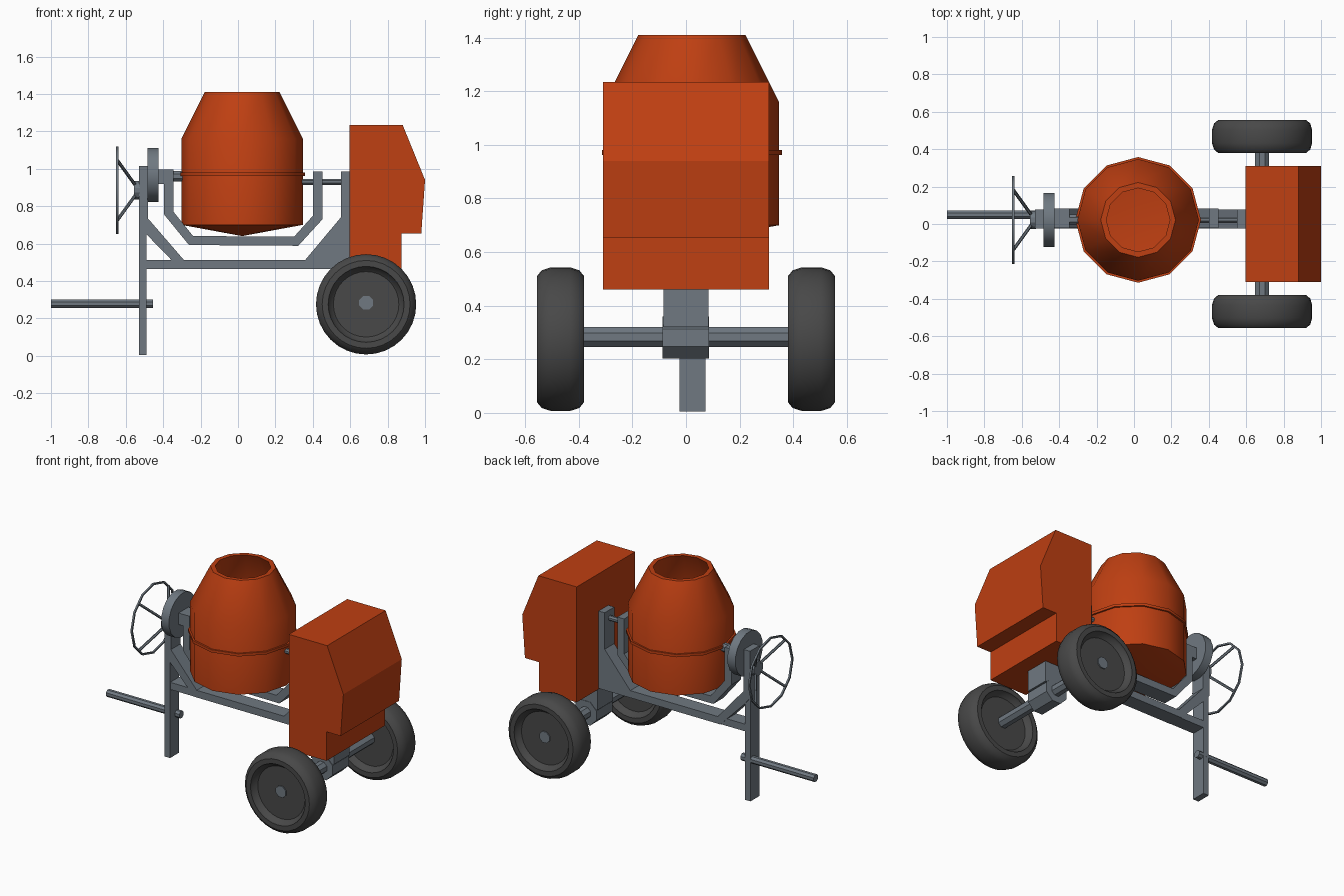
import bpy, bmesh, math
from mathutils import Vector, Matrix

cube = bpy.data.objects.get("Cube")
if cube:
    bpy.data.objects.remove(cube, do_unlink=True)


def material(name, rgb):
    m = bpy.data.materials.new(name)
    m.use_nodes = True
    m.diffuse_color = (*rgb, 1)
    m.node_tree.nodes["Principled BSDF"].inputs["Base Color"].default_value = (*rgb, 1)
    return m


ORANGE = material("orange paint", (0.52, 0.05, 0.006))
STEEL = material("grey steel", (0.16, 0.19, 0.22))
RUBBER = material("dark rubber", (0.065, 0.065, 0.065))


def finish(name, bm, mat, smooth=None):
    bmesh.ops.recalc_face_normals(bm, faces=bm.faces)
    me = bpy.data.meshes.new(name)
    bm.to_mesh(me)
    bm.free()
    me.materials.append(mat)
    ob = bpy.data.objects.new(name, me)
    bpy.context.collection.objects.link(ob)
    if smooth:
        bpy.ops.object.select_all(action='DESELECT')
        ob.select_set(True)
        bpy.context.view_layer.objects.active = ob
        bpy.ops.object.shade_smooth_by_angle(angle=math.radians(smooth))
    return ob


def plate(name, outline, y0, y1, mat):
    """Extrude an x-z outline from y0 to y1."""
    bm = bmesh.new()
    face = bm.faces.new([bm.verts.new((x, y0, z)) for x, z in outline])
    moved = bmesh.ops.extrude_face_region(bm, geom=[face])["geom"]
    bmesh.ops.translate(bm, vec=(0, y1 - y0, 0),
                        verts=[v for v in moved if isinstance(v, bmesh.types.BMVert)])
    return finish(name, bm, mat)


def rod(name, a, b, radius, mat, sides=8, smooth=None):
    """Cylinder between two points, with a flat side up."""
    a, b = Vector(a), Vector(b)
    bm = bmesh.new()
    bmesh.ops.create_cone(bm, cap_ends=True, segments=sides, radius1=radius,
                          radius2=radius, depth=(b - a).length,
                          matrix=Matrix.Rotation(math.pi / sides, 4, 'Z'))
    turn = (b - a).to_track_quat('Z', 'Y').to_matrix().to_4x4()
    bm.transform(Matrix.Translation((a + b) / 2) @ turn)
    return finish(name, bm, mat, smooth)


def lathe(name, profile, sides, centre, mat, axis='Z', smooth=40, closed=False):
    """Revolve (radius, height) points around an axis through centre."""
    bm = bmesh.new()
    verts = [bm.verts.new((r, 0, h)) for r, h in profile]
    pairs = list(zip(verts, verts[1:] + verts[:1] if closed else verts[1:]))
    edges = [bm.edges.new(p) for p in pairs]
    bmesh.ops.spin(bm, geom=verts + edges, cent=(0, 0, 0), axis=(0, 0, 1),
                   angle=math.tau, steps=sides)
    bmesh.ops.remove_doubles(bm, verts=bm.verts, dist=0.0005)
    if axis == 'Y':
        bm.transform(Matrix.Rotation(math.pi / 2, 4, 'X'))
    elif axis == 'X':
        bm.transform(Matrix.Rotation(math.pi / 2, 4, 'Y'))
    bm.transform(Matrix.Translation(centre))
    return finish(name, bm, mat, smooth)


# Mixing drum: open shell with a shallow conical base, and its seam ring
CX, CY = 0.022, 0.022
lathe("drum", [(0, 0.64), (0.325, 0.70), (0.325, 1.16), (0.20, 1.41),
               (0.17, 1.41), (0.295, 1.15), (0.295, 0.72), (0, 0.67)],
      12, (CX, CY, 0), ORANGE)
lathe("drum_seam_ring", [(0.31, 0.962), (0.336, 0.962), (0.336, 0.98), (0.31, 0.98)],
      12, (CX, CY, 0), ORANGE, closed=True)

# Motor housing
plate("motor_housing", [(0.595, 0.46), (0.875, 0.46), (0.875, 0.655), (0.98, 0.655),
                        (1.0, 0.94), (0.88, 1.235), (0.595, 1.235)], -0.31, 0.31, ORANGE)

# Drum cradle, a bent U
plate("drum_cradle", [(-0.395, 0.995), (-0.395, 0.755), (-0.262, 0.592), (0.322, 0.588),
                      (0.452, 0.73), (0.452, 0.985), (0.402, 0.985), (0.402, 0.75),
                      (0.30, 0.637), (-0.24, 0.64), (-0.345, 0.77), (-0.345, 0.995)],
      -0.022, 0.083, STEEL)

# Main frame with a solid gusset beside the housing
plate("main_frame", [(-0.53, 1.015), (-0.53, 0.70), (-0.49, 0.65), (-0.31, 0.465),
                     (0.62, 0.465), (0.62, 0.60), (0.595, 0.60), (0.595, 0.985),
                     (0.55, 0.985), (0.55, 0.74), (0.36, 0.513), (-0.29, 0.513),
                     (-0.482, 0.735), (-0.482, 1.015)], -0.024, 0.078, STEEL)


def box(name, x0, x1, y0, y1, z0, z1, mat):
    return plate(name, [(x0, z0), (x1, z0), (x1, z1), (x0, z1)], y0, y1, mat)


box("front_leg", -0.53, -0.488, -0.024, 0.073, 0.005, 0.75, STEEL)
box("leg_brace", -0.50, -0.30, -0.022, 0.073, 0.465, 0.513, STEEL)
box("axle_mount", 0.60, 0.77, -0.083, 0.083, 0.32, 0.47, STEEL)
box("bearing_block", -0.43, -0.36, -0.022, 0.083, 0.918, 0.995, STEEL)

# Shafts and towing handle
rod("drive_shaft", (0.33, CY, 0.93), (0.60, CY, 0.93), 0.017, STEEL)
rod("pivot_shaft", (-0.53, CY, 0.96), (-0.28, CY, 0.96), 0.03, STEEL)
rod("tow_handle", (-1.0, 0.05, 0.278), (-0.455, 0.05, 0.278), 0.025, STEEL)

# Tilt gear disc
rod("tilt_disc", (-0.484, CY, 0.967), (-0.426, CY, 0.967), 0.147, STEEL, 16, 35)

# Hand wheel: rim, dished spokes and hub
HZ = 0.885
lathe("hand_wheel_rim", [(0.224, -0.006), (0.235, -0.006), (0.235, 0.006), (0.224, 0.006)],
      12, (-0.645, CY, HZ), STEEL, axis='X', closed=True)
for i in range(4):
    a = math.pi / 4 + i * math.pi / 2
    dy, dz = math.cos(a), math.sin(a)
    rod("hand_wheel_spoke", (-0.645, CY + 0.226 * dy, HZ + 0.226 * dz),
        (-0.545, CY + 0.03 * dy, HZ + 0.03 * dz), 0.009, STEEL, 6)
rod("hand_wheel_hub", (-0.555, CY, HZ), (-0.525, CY, HZ), 0.05, STEEL, 12)

# Axle, its sleeve and the two wheels with dished hubs
WX, WZ = 0.685, 0.275
rod("axle", (WX, -0.525, WZ + 0.008), (WX, 0.525, WZ + 0.008), 0.04, STEEL)
rod("axle_sleeve", (WX, -0.088, WZ + 0.006), (WX, 0.086, WZ + 0.006), 0.085, STEEL)
half = [(0, 0.05), (0.175, 0.05), (0.198, 0.07), (0.203, 0.088),
        (0.235, 0.088), (0.257, 0.07), (0.268, 0.035)]
tyre = half + [(r, -h) for r, h in reversed(half)]
for side, name in ((1, "left_wheel"), (-1, "right_wheel")):
    lathe(name, tyre, 32, (WX, side * 0.468, WZ), RUBBER, axis='Y', smooth=35)
